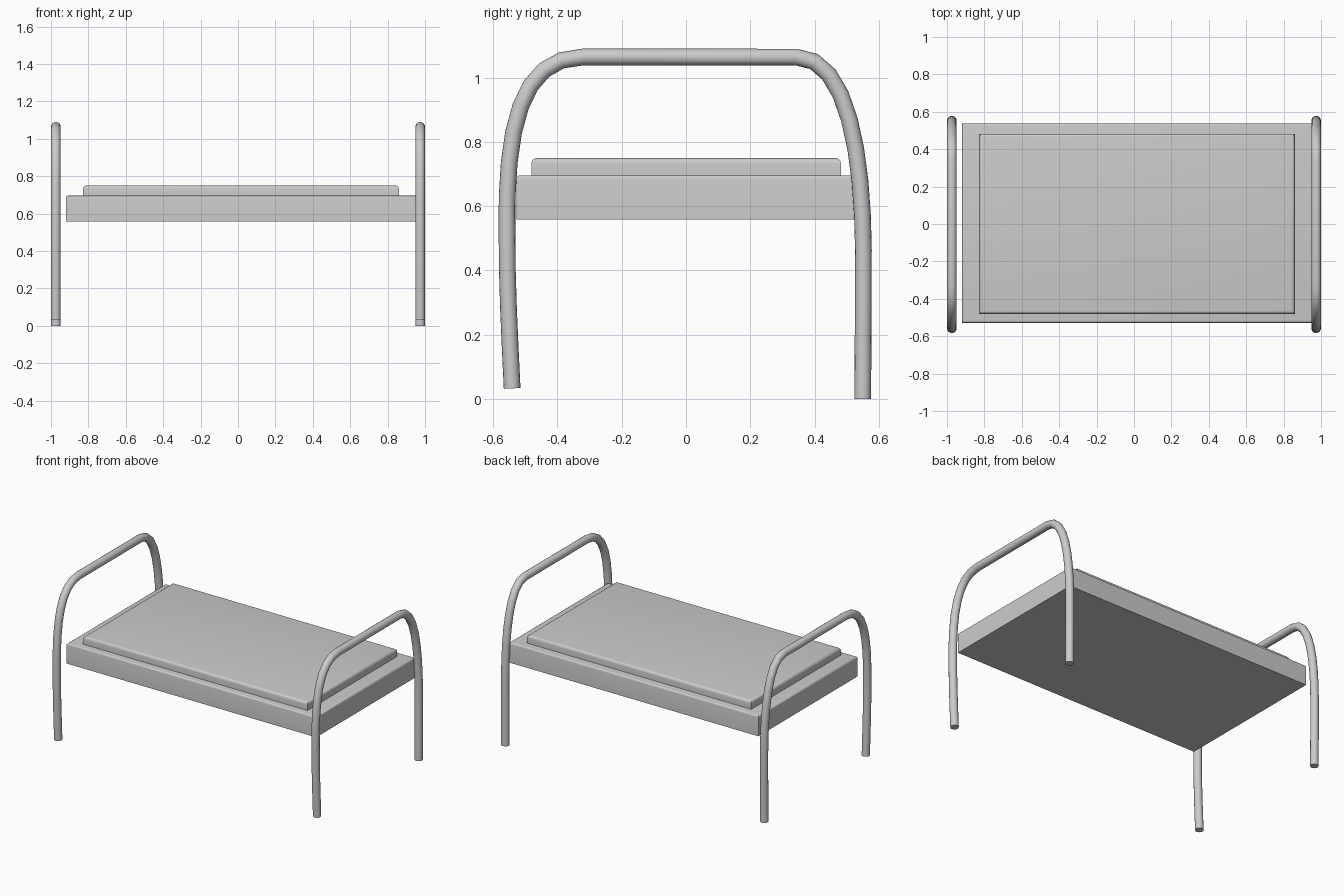
import bpy, bmesh
from mathutils import Vector
from mathutils.geometry import interpolate_bezier

if "Cube" in bpy.data.objects:
    bpy.data.objects.remove(bpy.data.objects["Cube"])

grey = bpy.data.materials.new("light grey")
grey.diffuse_color = (0.6, 0.6, 0.6, 1)
grey.use_nodes = True
grey.node_tree.nodes["Principled BSDF"].inputs["Base Color"].default_value = grey.diffuse_color

TUBE_R = 0.026


def finish(obj, angle=0.6):
    obj.data.materials.clear()
    obj.data.materials.append(grey)
    bpy.ops.object.select_all(action='DESELECT')
    obj.select_set(True)
    bpy.context.view_layer.objects.active = obj
    bpy.ops.object.shade_smooth_by_angle(angle=angle)


def slab(name, lo, hi, bevel):
    """Box between two corners with its upper edges rounded."""
    lo, hi = Vector(lo), Vector(hi)
    bm = bmesh.new()
    bmesh.ops.create_cube(bm, size=1)
    for v in bm.verts:
        v.co = (lo + hi) / 2 + v.co * (hi - lo)
    top = [e for e in bm.edges if all(v.co.z > hi.z - 1e-4 for v in e.verts)]
    bmesh.ops.bevel(bm, geom=top, offset=bevel, segments=4, profile=0.5, affect='EDGES')
    mesh = bpy.data.meshes.new(name)
    bm.to_mesh(mesh)
    bm.free()
    obj = bpy.data.objects.new(name, mesh)
    bpy.context.collection.objects.link(obj)
    finish(obj)


def bezier(pts, n):
    return interpolate_bezier(*[Vector((0, y, z)) for y, z in pts], n)


def end_tube(name, x):
    """Bent tube: front leg, arch, back leg (front leg is slightly shorter)."""
    path = bezier([(-0.541, 0.033), (-0.55, 0.22), (-0.557, 0.35), (-0.557, 0.512)], 5)
    path += bezier([(-0.557, 0.512), (-0.563, 0.84), (-0.516, 1.064), (-0.321, 1.064)], 9)[1:]
    path += bezier([(0.343, 1.064), (0.507, 1.064), (0.55, 0.746), (0.552, 0.465)], 9)
    path += bezier([(0.552, 0.465), (0.553, 0.31), (0.55, 0.15), (0.55, 0.0)], 4)[1:]
    curve = bpy.data.curves.new(name, 'CURVE')
    curve.dimensions = '3D'
    curve.bevel_depth = TUBE_R
    curve.bevel_resolution = 6
    curve.use_fill_caps = True
    spline = curve.splines.new('POLY')
    spline.points.add(len(path) - 1)
    for p, co in zip(spline.points, path):
        p.co = (x, co.y, co.z, 1)
    obj = bpy.data.objects.new(name, curve)
    bpy.context.collection.objects.link(obj)
    bpy.ops.object.select_all(action='DESELECT')
    obj.select_set(True)
    bpy.context.view_layer.objects.active = obj
    bpy.ops.object.convert(target='MESH')
    obj = bpy.context.view_layer.objects.active
    # trim tilted leg ends flat at ground level
    for v in obj.data.vertices:
        v.co.z = max(v.co.z, 0.0)
    finish(obj)


# bed base and mattress
slab("bed_base", (-0.92, -0.528, 0.558), (0.958, 0.536, 0.696), 0.012)
slab("mattress", (-0.828, -0.481, 0.69), (0.86, 0.482, 0.75), 0.018)

# tubular headboard and footboard with legs
end_tube("headboard_tube", -0.974)
end_tube("footboard_tube", 0.974)
